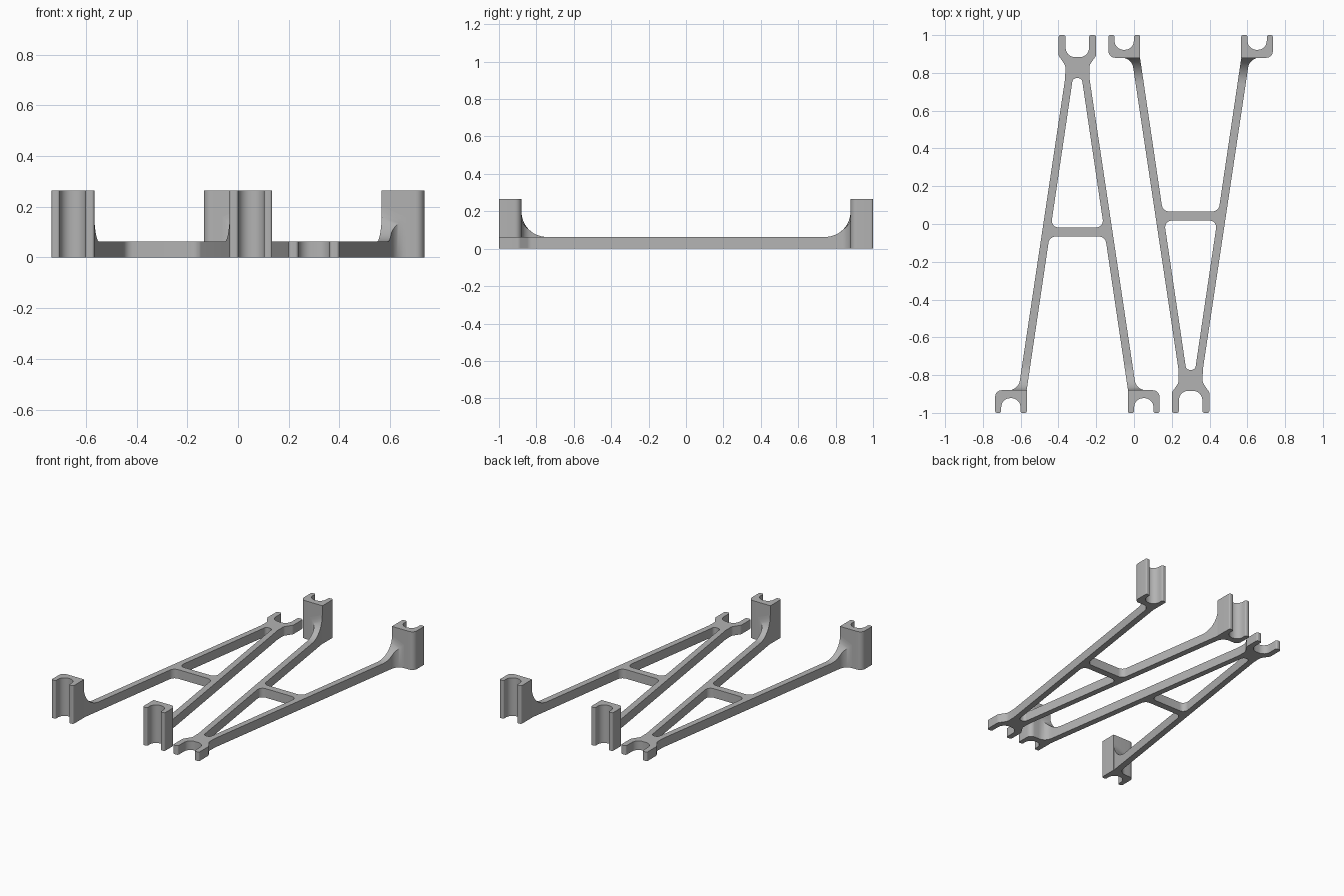
import bpy, bmesh, math
from mathutils import Vector

if "Cube" in bpy.data.objects:
    bpy.data.objects.remove(bpy.data.objects["Cube"])

grey = bpy.data.materials.new("plain_grey")
grey.use_nodes = True
colour = (0.45, 0.45, 0.45, 1)
grey.diffuse_color = colour
grey.node_tree.nodes["Principled BSDF"].inputs["Base Color"].default_value = colour

PLATE, FOOT = 0.063, 0.265     # heights
RISE, WALL = -0.745, -0.88     # where the gusset starts and meets the foot


def outer(y):
    return 0.18 - 0.15 * y


def inner(y):
    return 0.138 - 0.148 * y


def rounded(corners, steps=8):
    """Outline from (x, y, radius) corners with filleted vertices."""
    out = []
    n = len(corners)
    for i, (x, y, r) in enumerate(corners):
        p = Vector((x, y))
        if r == 0:
            out.append(p)
            continue
        a = (Vector(corners[i - 1][:2]) - p).normalized()
        b = (Vector(corners[(i + 1) % n][:2]) - p).normalized()
        half = a.angle(b) / 2
        centre = p + (a + b).normalized() * (r / math.sin(half))
        start = p + a * (r / math.tan(half)) - centre
        end = p + b * (r / math.tan(half)) - centre
        sweep = start.angle_signed(end)
        for k in range(steps + 1):
            t = -sweep * k / steps
            c, s = math.cos(t), math.sin(t)
            out.append(centre + Vector((start.x * c - start.y * s,
                                        start.x * s + start.y * c)))
    return out


def finish(name, mesh):
    bm = bmesh.new()
    bm.from_mesh(mesh)
    bmesh.ops.remove_doubles(bm, verts=bm.verts, dist=0.0003)
    bmesh.ops.recalc_face_normals(bm, faces=bm.faces)
    bm.to_mesh(mesh)
    bm.free()
    mesh.materials.clear()
    mesh.materials.append(grey)
    obj = bpy.data.objects.new(name, mesh)
    bpy.context.collection.objects.link(obj)
    bpy.ops.object.select_all(action='DESELECT')
    obj.select_set(True)
    bpy.context.view_layer.objects.active = obj
    bpy.ops.object.shade_smooth_by_angle(angle=math.radians(30))
    return obj


def slab(name, outlines, height, place):
    """Extrude filled outlines (later ones are holes) up from the ground."""
    curve = bpy.data.curves.new(name, 'CURVE')
    curve.dimensions = '2D'
    curve.fill_mode = 'BOTH'
    curve.extrude = height / 2
    for pts in outlines:
        spline = curve.splines.new('POLY')
        spline.points.add(len(pts) - 1)
        for sp, p in zip(spline.points, pts):
            sp.co = (*place(p.x, p.y), 0, 1)
        spline.use_cyclic_u = True
    temp = bpy.data.objects.new("temp", curve)
    bpy.context.collection.objects.link(temp)
    graph = bpy.context.evaluated_depsgraph_get()
    mesh = bpy.data.meshes.new_from_object(temp.evaluated_get(graph))
    bpy.data.objects.remove(temp)
    for v in mesh.vertices:
        v.co.z += height / 2
    finish(name, mesh)


def gusset(name, place, steps=14):
    """Leg end that curves up and flares out into the foot."""
    bm = bmesh.new()
    rings = []
    flare_r = 0.05
    for k in range(steps + 1):
        t = math.pi / 2 * k / steps
        y = RISE + (WALL - RISE) * math.sin(t)
        z = PLATE + (0.2 - PLATE) * (1 - math.cos(t))
        d = min(flare_r, max(0, WALL + flare_r - y))
        flare = flare_r - math.sqrt(flare_r ** 2 - d ** 2)
        u0, u1 = inner(y), outer(y) + flare
        z1 = z - 0.04 * flare / flare_r
        rings.append([bm.verts.new((*place(u, y), h)) for u, h in
                      ((u0, 0), (u1, 0), (u1, z1), (u0, z))])
    for a, b in zip(rings, rings[1:]):
        for i in range(4):
            j = (i + 1) % 4
            bm.faces.new((a[i], a[j], b[j], b[i]))
    bm.faces.new(rings[0])
    bm.faces.new(rings[-1])
    mesh = bpy.data.meshes.new(name)
    bm.to_mesh(mesh)
    bm.free()
    finish(name, mesh)


# Half outline of the frame: fork slot, prong, neck, leg, underside of crossbar
BAR_TOP, BAR_LOW, TIP = -0.018, -0.066, 0.772
half = [(0.062, 0.883, 0.05), (0.062, 1, 0.012), (0.1, 1, 0.012),
        (0.1, 0.893, 0.03), (0.063, 0.838, 0.04), (outer(0.77), 0.77, 0),
        (outer(RISE), RISE, 0), (inner(RISE), RISE, 0),
        (inner(BAR_LOW), BAR_LOW, 0.04)]
frame = rounded(half + [(-x, y, r) for x, y, r in reversed(half)])
window_half = [(inner(TIP), TIP, 0.022), (inner(BAR_TOP), BAR_TOP, 0.035)]
window = rounded(window_half + [(-x, y, r) for x, y, r in reversed(window_half)])

# Clip foot: block with a round-bottomed slot open to the end
foot = rounded([(0.267, WALL, 0), (0.267, -1, 0.01), (0.301, -1, 0.01),
                (0.301, -0.922, 0.048), (0.403, -0.922, 0.048),
                (0.403, -1, 0.01), (0.435, -1, 0.01), (0.435, WALL, 0.035)])

# Two identical frames, the second turned half round
for label, turn in (("right", 1), ("left", -1)):
    def at(side, turn=turn):
        return lambda u, y: (turn * (side * u - 0.3), turn * y)
    slab(label + "_frame", [frame, window], PLATE, at(1))
    for side, end in ((1, "inner"), (-1, "outer")):
        slab(f"{label}_{end}_foot", [foot], FOOT, at(side))
        gusset(f"{label}_{end}_gusset", at(side))
